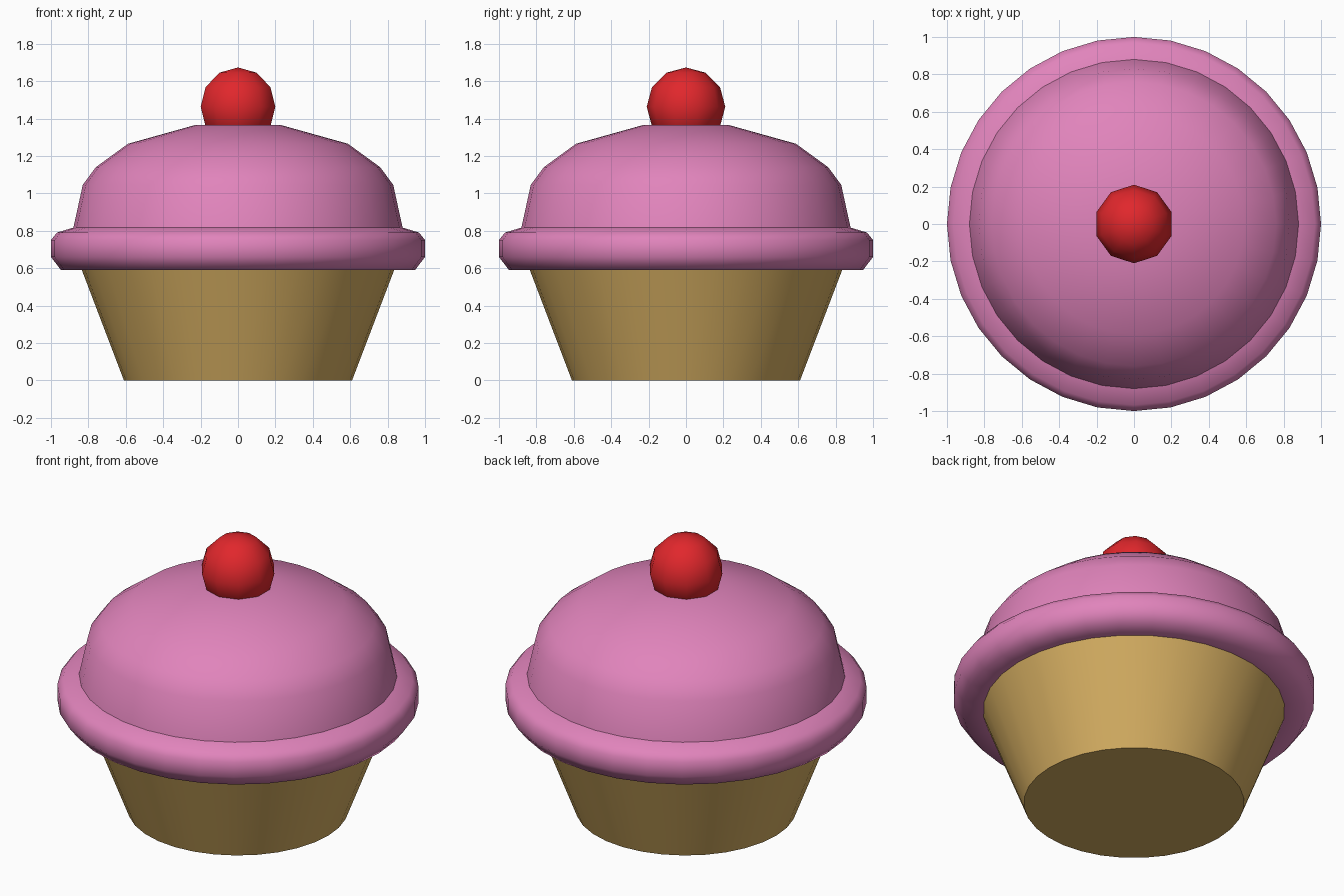
import bpy, bmesh, math

if "Cube" in bpy.data.objects:
    bpy.data.objects.remove(bpy.data.objects["Cube"])


def material(name, color):
    m = bpy.data.materials.new(name)
    m.diffuse_color = (*color, 1)
    m.use_nodes = True
    m.node_tree.nodes["Principled BSDF"].inputs["Base Color"].default_value = m.diffuse_color
    return m


def finish(bm, name, mat, angle):
    bmesh.ops.recalc_face_normals(bm, faces=bm.faces)
    me = bpy.data.meshes.new(name)
    bm.to_mesh(me)
    bm.free()
    me.materials.append(mat)
    ob = bpy.data.objects.new(name, me)
    bpy.context.collection.objects.link(ob)
    bpy.ops.object.select_all(action='DESELECT')
    ob.select_set(True)
    bpy.context.view_layer.objects.active = ob
    bpy.ops.object.shade_smooth_by_angle(angle=math.radians(angle))
    return ob


def lathe(name, profile, mat, angle, cap_bottom=False, cap_top=False, sides=32):
    """Turn a list of (radius, z) points around the z axis."""
    bm = bmesh.new()
    rings = []
    for r, z in profile:
        rings.append([bm.verts.new((r * math.cos(math.tau * i / sides),
                                    r * math.sin(math.tau * i / sides), z))
                      for i in range(sides)])
    for a, b in zip(rings, rings[1:]):
        for i in range(sides):
            j = (i + 1) % sides
            bm.faces.new((a[i], a[j], b[j], b[i]))
    if cap_bottom:
        bm.faces.new(rings[0])
    if cap_top:
        bm.faces.new(rings[-1])
    return finish(bm, name, mat, angle)


cake = material("cake", (0.66, 0.42, 0.12))
pink = material("icing", (0.75, 0.23, 0.50))
red = material("cherry_red", (0.75, 0.02, 0.025))

# Tapered cup
lathe("cup", [(0.61, 0), (0.835, 0.59)], cake, 40, cap_bottom=True)

# Icing: rolled rim below a flat-topped dome
lathe("icing", [(0.835, 0.59), (0.947, 0.59), (1.0, 0.66), (1.0, 0.75),
                (0.968, 0.79), (0.88, 0.817), (0.83, 1.045), (0.76, 1.14),
                (0.588, 1.265), (0.23, 1.365)], pink, 58, cap_top=True)

# Cherry, with a vertex on the +y axis
bm = bmesh.new()
bmesh.ops.create_uvsphere(bm, u_segments=10, v_segments=6, radius=0.21)
top = max(bm.verts, key=lambda v: (round(v.co.y, 3), -abs(v.co.z)))
turn = math.pi / 2 - math.atan2(top.co.y, top.co.x)
c, s = math.cos(turn), math.sin(turn)
for v in bm.verts:
    x, y, z = v.co
    v.co = (c * x - s * y, s * x + c * y, z + 1.463)
finish(bm, "cherry", red, 60)
